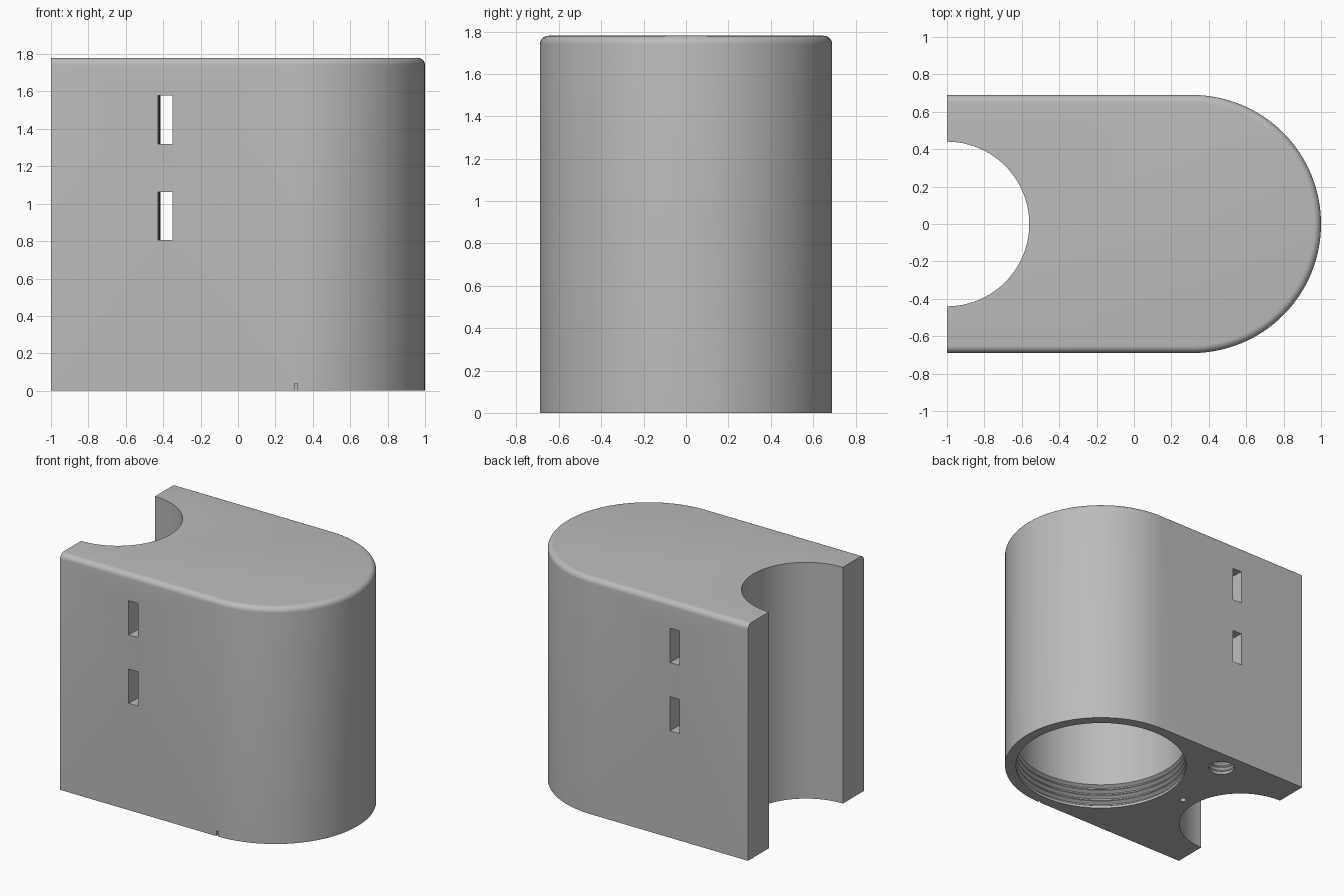
import bpy
import bmesh
from math import sin, cos, pi, atan2, hypot

cube = bpy.data.objects.get("Cube")
if cube:
    bpy.data.objects.remove(cube, do_unlink=True)

HEIGHT, HALF, CX = 1.78, 0.69, 0.31
NOTCH, FILLET = 0.44, 0.04

grey = bpy.data.materials.new("plain grey")
grey.use_nodes = True
tone = (0.5, 0.5, 0.5, 1)
grey.diffuse_color = tone
grey.node_tree.nodes["Principled BSDF"].inputs["Base Color"].default_value = tone


def arc(cx, r, a0, a1, n):
    return [(cx + r * cos(a0 + (a1 - a0) * i / n), r * sin(a0 + (a1 - a0) * i / n))
            for i in range(n + 1)]


def loft(name, rings):
    """Closed solid through rings of equal point count, capped at both ends."""
    bm = bmesh.new()
    loops = [[bm.verts.new(p) for p in ring] for ring in rings]
    n = len(loops[0])
    for low, high in zip(loops, loops[1:]):
        for i in range(n):
            j = (i + 1) % n
            bm.faces.new((low[i], low[j], high[j], high[i]))
    bm.faces.new(loops[0][::-1])
    bm.faces.new(loops[-1])
    bmesh.ops.recalc_face_normals(bm, faces=bm.faces)
    mesh = bpy.data.meshes.new(name)
    bm.to_mesh(mesh)
    bm.free()
    mesh.materials.append(grey)
    obj = bpy.data.objects.new(name, mesh)
    bpy.context.collection.objects.link(obj)
    return obj


def prism(name, outline, z0, z1):
    return loft(name, [[(x, y, z) for x, y in outline] for z in (z0, z1)])


def lathe(name, x, y, profile, n):
    return loft(name, [[(x + r * cos(2 * pi * i / n), y + r * sin(2 * pi * i / n), z)
                        for i in range(n)] for r, z in profile])


def threaded(r, depth, pitch, turns, top):
    """Profile of a bore with thread grooves near its mouth."""
    pts = [(r, -0.05), (r, 0.01)]
    for k in range(turns):
        z = 0.02 + k * pitch
        pts += [(r, z), (r + depth, z + pitch * 0.35),
                (r + depth, z + pitch * 0.5), (r, z + pitch * 0.85)]
    return pts + [(r, top)]


# Body: round nose, flat sides, concave mounting groove, rounded top rim
def outline(r):
    return (arc(CX, r, -pi / 2, pi / 2, 64) + [(-1, r)]
            + arc(-1, NOTCH, pi / 2, -pi / 2, 48) + [(-1, -r)])


levels = [(HALF, 0)]
for i in range(7):
    a = pi / 2 * i / 6
    levels.append((HALF - FILLET * (1 - cos(a)), HEIGHT - FILLET * (1 - sin(a))))
body = loft("housing", [[(x, y, z) for x, y in outline(r)] for r, z in levels])

cutters = []

# Main threaded chamber, open at the bottom
cutters.append(lathe("chamber_cutter", CX, 0, threaded(0.612, 0.025, 0.045, 4, 1.7), 96))

# Threaded cable port and the passage joining it to the chamber
px, py = -0.377, 0.53
cutters.append(lathe("port_cutter", px, py, threaded(0.09, 0.014, 0.04, 5, 0.6), 40))
dx, dy = CX - px, -py
length = hypot(dx, dy)
ux, uy = dx / length, dy / length
w = 0.085
ends = [(px, py), (px + ux * 0.4, py + uy * 0.4)]
quad = [(x - s * uy * w, y + s * ux * w)
        for (x, y), s in ((ends[0], 1), (ends[0], -1), (ends[1], -1), (ends[1], 1))]
cutters.append(prism("passage_cutter", quad, 0.27, 0.585))

# Small pin hole in the underside
cutters.append(lathe("pin_cutter", -0.46, 0, [(0.022, -0.05), (0.022, 0.2)], 20))

# Two strap slots through both sides, with a bowed inner wall
bow = [(-0.415 - 0.015 * (t / 8) ** 2, t / 8 * 0.72) for t in range(-8, 9)]
slot = bow + [(-0.35, 0.72), (-0.35, -0.72)]
for i, z in enumerate((0.805, 1.32)):
    cutters.append(prism(f"slot_cutter_{i + 1}", slot, z, z + 0.258))

# Alignment nick at the lower front edge
nick = [(0.302, -0.75), (0.318, -0.75), (0.318, -0.672), (0.302, -0.672)]
cutters.append(prism("nick_cutter", nick, -0.05, 0.04))

bpy.ops.object.select_all(action="DESELECT")
bpy.context.view_layer.objects.active = body
body.select_set(True)
for cutter in cutters:
    mod = body.modifiers.new("cut", "BOOLEAN")
    mod.operation, mod.solver, mod.object = "DIFFERENCE", "EXACT", cutter
    bpy.ops.object.modifier_apply(modifier=mod.name)
    bpy.data.objects.remove(cutter, do_unlink=True)

bpy.ops.object.shade_smooth_by_angle(angle=0.44)
